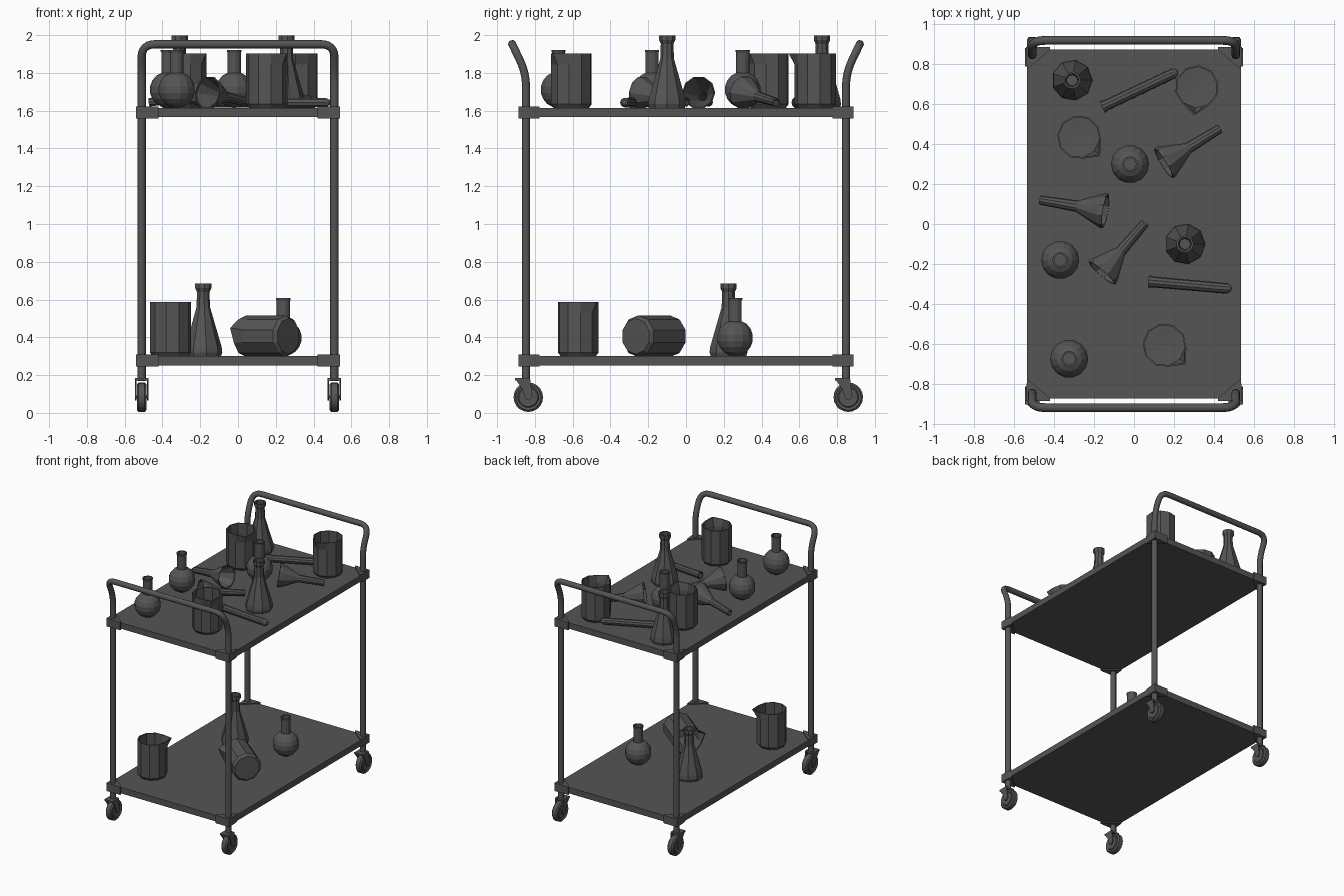
import bpy, bmesh
from math import sin, cos, pi, radians, atan2
from mathutils import Vector, Matrix

if "Cube" in bpy.data.objects:
    bpy.data.objects.remove(bpy.data.objects["Cube"])

grey = bpy.data.materials.new("dark_grey")
grey.use_nodes = True
COLOUR = (0.09, 0.09, 0.09, 1)
grey.diffuse_color = COLOUR
grey.node_tree.nodes["Principled BSDF"].inputs["Base Color"].default_value = COLOUR

LEG_X, LEG_Y = 0.51, 0.847
TOP, LOW = 1.614, 0.30


def finish(name, bm, smooth=None):
    bmesh.ops.recalc_face_normals(bm, faces=bm.faces)
    mesh = bpy.data.meshes.new(name)
    bm.to_mesh(mesh)
    bm.free()
    mesh.materials.append(grey)
    ob = bpy.data.objects.new(name, mesh)
    bpy.context.collection.objects.link(ob)
    if smooth:
        bpy.ops.object.select_all(action='DESELECT')
        ob.select_set(True)
        bpy.context.view_layer.objects.active = ob
        bpy.ops.object.shade_smooth_by_angle(angle=radians(smooth))
    return ob


def lathe_bm(profile, sides, closed=False, turn=0.0):
    """Revolve (radius, height) points about z."""
    bm = bmesh.new()
    vs = [bm.verts.new((r, 0, z)) for r, z in profile]
    pairs = list(zip(vs, vs[1:])) + ([(vs[-1], vs[0])] if closed else [])
    es = [bm.edges.new(p) for p in pairs]
    bmesh.ops.spin(bm, geom=vs + es, cent=(0, 0, 0), axis=(0, 0, 1),
                   angle=2 * pi, steps=sides)
    bmesh.ops.remove_doubles(bm, verts=bm.verts, dist=0.0005)
    bm.transform(Matrix.Rotation(turn, 4, 'Z'))
    return bm


def prism(name, points, axis, low, high):
    """Extrude a flat outline along x or z."""
    bm = bmesh.new()
    vs = [bm.verts.new((low, a, b) if axis == 'x' else (a, b, low)) for a, b in points]
    face = bm.faces.new(vs)
    new = bmesh.ops.extrude_face_region(bm, geom=[face])["geom"]
    step = Vector((high - low, 0, 0) if axis == 'x' else (0, 0, high - low))
    bmesh.ops.translate(bm, vec=step, verts=[g for g in new if isinstance(g, bmesh.types.BMVert)])
    return finish(name, bm)


def fillet(corners, radius, steps=6):
    """Round the inner corners of a path."""
    pts = [Vector(c) for c in corners]
    out = [pts[0]]
    for a, b, c in zip(pts, pts[1:], pts[2:]):
        p, q = b + (a - b).normalized() * radius, b + (c - b).normalized() * radius
        for i in range(steps + 1):
            t = i / steps
            out.append(p * (1 - t) ** 2 + b * 2 * t * (1 - t) + q * t * t)
    return out + [pts[-1]]


def tube(name, path, radius):
    curve = bpy.data.curves.new(name, 'CURVE')
    curve.dimensions = '3D'
    curve.bevel_depth, curve.bevel_resolution, curve.use_fill_caps = radius, 3, True
    spline = curve.splines.new('POLY')
    spline.points.add(len(path) - 1)
    for p, co in zip(spline.points, path):
        p.co = (*co, 1)
    curve.materials.append(grey)
    ob = bpy.data.objects.new(name, curve)
    bpy.context.collection.objects.link(ob)


# Shelves with corner brackets
for label, top in (("upper", TOP), ("lower", LOW)):
    prism(label + "_shelf", [(-.535, -.873), (.535, -.873), (.535, .873), (-.535, .873)],
          'z', top - .048, top)
    for sx in (-1, 1):
        for sy in (-1, 1):
            outline = [(.541, .886), (.541, .83), (.534, .775), (.42, .873), (.42, .886)]
            prism(label + "_corner_bracket", [(x * sx, y * sy) for x, y in outline],
                  'z', top - .055, top + .009)

# Legs and push handle, one bent tube at each end
for sy, label in ((-1, "front"), (1, "back")):
    corners = [(-LEG_X, sy * LEG_Y, .17), (-LEG_X, sy * LEG_Y, 1.8), (-LEG_X, sy * .92, 1.952)]
    corners += [(-x, y, z) for x, y, z in reversed(corners)]
    tube(label + "_legs_and_handle", fillet(corners, .075), .022)

# Casters
for sx in (-1, 1):
    for sy in (-1, 1):
        x, y = sx * LEG_X, sy * LEG_Y
        bm = lathe_bm([(0, -.025), (.05, -.025), (.055, -.02), (.068, -.025), (.078, -.016),
                       (.078, .016), (.068, .025), (.055, .02), (.05, .025), (0, .025)], 20)
        bm.transform(Matrix.Translation((x, y + .012, .083)) @ Matrix.Rotation(pi / 2, 4, 'Y'))
        finish("caster_wheel", bm, 30)
        side = [(-.058, .18), (.022, .18), (.034, .085), (.018, .066), (-.004, .075), (-.022, .13)]
        for s in (-1, 1):
            prism("caster_fork_side", [(y + a, b) for a, b in side], 'x',
                  x + s * .032 - .004, x + s * .032 + .004)
        prism("caster_fork_top", [(y - .058, .172), (y + .022, .172), (y + .022, .184),
                                  (y - .058, .184)], 'x', x - .036, x + .036)
        bm = lathe_bm([(0, .07), (.008, .07), (.008, -.0), (0, 0)], 8)
        bm.transform(Matrix.Translation((x - .035, y + .012, .083)) @ Matrix.Rotation(pi / 2, 4, 'Y'))
        finish("caster_axle", bm)

# Conical flasks
for x, y, z in ((-.31, .72, TOP), (.255, -.10, TOP), (-.185, .225, LOW)):
    bm = lathe_bm([(0, 0), (.095, 0), (.102, .02), (.098, .05), (.037, .26), (.034, .34),
                   (.044, .36), (.044, .385), (.034, .385), (.026, .34), (.026, .27), (0, .27)], 9)
    finish("conical_flask", bm).location = (x, y, z)

# Round flasks
for x, y, z in ((-.02, .30, TOP), (-.37, -.18, TOP), (-.325, -.675, TOP), (.24, .26, LOW)):
    ball = [(.097 * sin(a), .097 - .097 * cos(a)) for a in (i * pi / 9 for i in range(8))]
    neck = [(.036, .185), (.036, .295), (.039, .3), (.039, .308), (.03, .308), (.03, .2), (0, .2)]
    finish("round_flask", lathe_bm(ball + neck, 14)).location = (x, y, z)


# Beakers with a pulled spout
def beaker(turn):
    bm = lathe_bm([(0, 0), (.095, 0), (.11, .02), (.11, .23), (.11, .288), (.102, .288),
                   (.102, .23), (.102, .02), (0, .015)], 10)
    for v in bm.verts:
        if v.co.z > .27 and abs(atan2(v.co.y, v.co.x)) < .1:
            v.co.x += .032
    bm.transform(Matrix.Rotation(radians(turn), 4, 'Z'))
    return bm


for x, y, z, turn in ((.315, .685, TOP, -95), (-.275, .435, TOP, -42),
                      (.153, -.607, TOP, -42), (-.357, -.57, LOW, 42)):
    finish("beaker", beaker(turn)).location = (x, y, z)


def lay(ob, start, end):
    """Point an object's z axis from start towards end."""
    ob.location = start
    ob.rotation_mode = 'QUATERNION'
    ob.rotation_quaternion = (Vector(end) - Vector(start)).to_track_quat('Z', 'Y')


lay(finish("fallen_beaker", beaker(18)), (.267, -.266, LOW + .106), (.043, -.084, LOW + .106))

# Test tubes lying on the upper shelf
for start, end in (((.22, .765), (-.16, .585)), ((.49, -.325), (.07, -.288))):
    bm = lathe_bm([(0, 0), (.015, .005), (.026, .025), (.027, .405), (.03, .405), (.03, .42),
                   (.021, .42), (.021, .03), (0, .02)], 10)
    lay(finish("test_tube", bm), (*start, TOP + .029), (*end, TOP + .029))

# Funnels lying on the upper shelf
for tip, mouth in (((-.47, .12), (-.14, .065)), ((.43, .478), (.15, .305)),
                   ((.055, .005), (-.165, -.25))):
    bm = lathe_bm([(.023, 0), (.029, .19), (.088, .32), (.088, .335), (.082, .335),
                   (.082, .322), (.022, .19), (.017, 0)], 10, closed=True)
    lay(finish("funnel", bm), (*tip, TOP + .03), (*mouth, TOP + .083))
